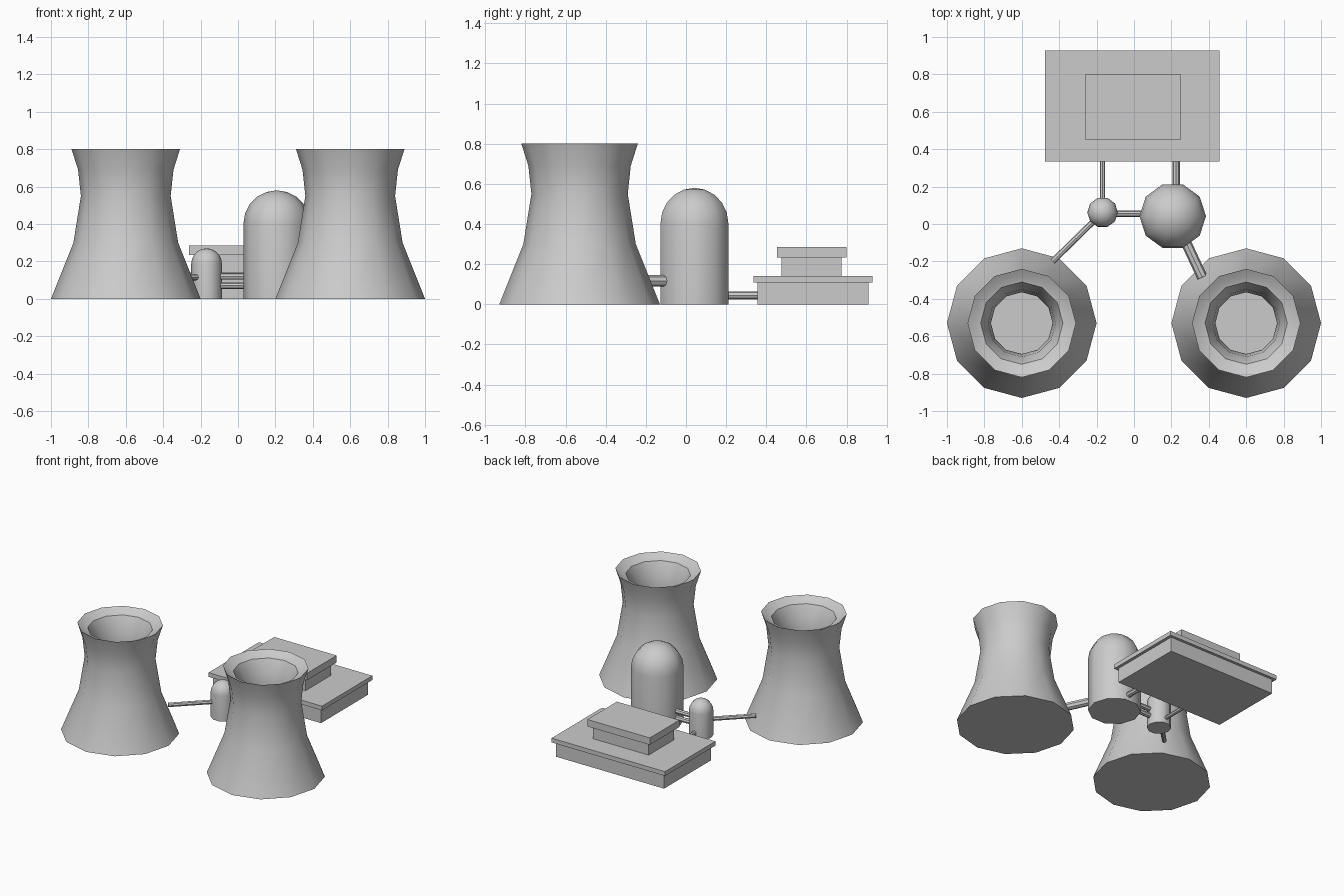
import bpy, bmesh, math
from mathutils import Vector

if "Cube" in bpy.data.objects:
    bpy.data.objects.remove(bpy.data.objects["Cube"])


def make(name, bm):
    bmesh.ops.recalc_face_normals(bm, faces=bm.faces)
    me = bpy.data.meshes.new(name)
    bm.to_mesh(me)
    bm.free()
    ob = bpy.data.objects.new(name, me)
    bpy.context.collection.objects.link(ob)
    return ob


def lathe(name, profile, x, y, n, turn=0.0):
    """Revolve (radius, z) points; both ends close with a cap or a tip."""
    bm = bmesh.new()
    rings = []
    for r, z in profile:
        if r == 0:
            rings.append([bm.verts.new((x, y, z))] * n)
        else:
            rings.append([bm.verts.new((x + r * math.cos(turn + math.tau * i / n),
                                        y + r * math.sin(turn + math.tau * i / n), z))
                          for i in range(n)])
    for a, b in zip(rings, rings[1:]):
        for i in range(n):
            j = (i + 1) % n
            bm.faces.new(dict.fromkeys((a[i], a[j], b[j], b[i])))
    for ring, (r, z) in ((rings[0], profile[0]), (rings[-1], profile[-1])):
        if r:
            bm.faces.new(ring)
    return make(name, bm)


def box(name, x0, x1, y0, y1, z0, z1):
    bm = bmesh.new()
    bmesh.ops.create_cube(bm, size=1)
    for v in bm.verts:
        v.co = ((x0 + x1) / 2 + v.co.x * (x1 - x0),
                (y0 + y1) / 2 + v.co.y * (y1 - y0),
                (z0 + z1) / 2 + v.co.z * (z1 - z0))
    return make(name, bm)


def pipe(name, a, b, r, n=8):
    a, b = Vector(a), Vector(b)
    bm = bmesh.new()
    bmesh.ops.create_cone(bm, cap_ends=True, segments=n, radius1=r, radius2=r,
                          depth=(b - a).length)
    ob = make(name, bm)
    ob.location = (a + b) / 2
    ob.rotation_euler = (b - a).to_track_quat('Z', 'Y').to_euler()
    return ob


def domed(name, x, y, r, top, n):
    prof = [(r, 0)] + [(r * math.cos(math.pi / 2 * k / 5), top - r + r * math.sin(math.pi / 2 * k / 5))
                       for k in range(5)] + [(0, top)]
    ob = lathe(name, prof, x, y, n)
    smooth(ob)


def smooth(ob):
    bpy.context.view_layer.objects.active = ob
    ob.select_set(True)
    bpy.ops.object.shade_smooth_by_angle(angle=math.radians(40))
    ob.select_set(False)


# cooling towers, outer wall, sloping rim, then inner wall down to the floor
tower = [(0.4, 0), (0.28, 0.3), (0.24, 0.55), (0.255, 0.69), (0.29, 0.8),
         (0.25, 0.775), (0.22, 0.765), (0.18, 0.68), (0.165, 0.55),
         (0.205, 0.3), (0.31, 0.02)]
for side, label in ((-1, "left"), (1, "right")):
    smooth(lathe("cooling_tower_" + label, tower, side * 0.6, -0.53, 12))

# reactor and small tank
domed("reactor_dome", 0.207, 0.042, 0.178, 0.58, 10)
domed("small_tank", -0.168, 0.062, 0.082, 0.27, 10)

# turbine hall: two stacked blocks with overhanging roofs
box("hall_lower_walls", -0.455, 0.435, 0.355, 0.908, 0, 0.11)
box("hall_lower_roof", -0.477, 0.457, 0.335, 0.928, 0.108, 0.14)
box("hall_upper_walls", -0.235, 0.225, 0.475, 0.775, 0.138, 0.235)
box("hall_upper_roof", -0.262, 0.252, 0.453, 0.8, 0.233, 0.285)

# connecting pipes
pipe("tank_hall_pipe", (-0.168, 0.06, 0.045), (-0.168, 0.37, 0.045), 0.014)
pipe("reactor_hall_pipe", (0.225, 0.1, 0.045), (0.225, 0.37, 0.045), 0.02)
for z in (0.07, 0.12):
    pipe("tank_reactor_pipe", (-0.15, 0.055, z), (0.15, 0.055, z), 0.018)
pipe("reactor_tower_pipe", (0.26, -0.06, 0.117), (0.365, -0.285, 0.117), 0.028)
pipe("tank_tower_pipe", (-0.18, 0.05, 0.115), (-0.435, -0.2, 0.115), 0.016)
